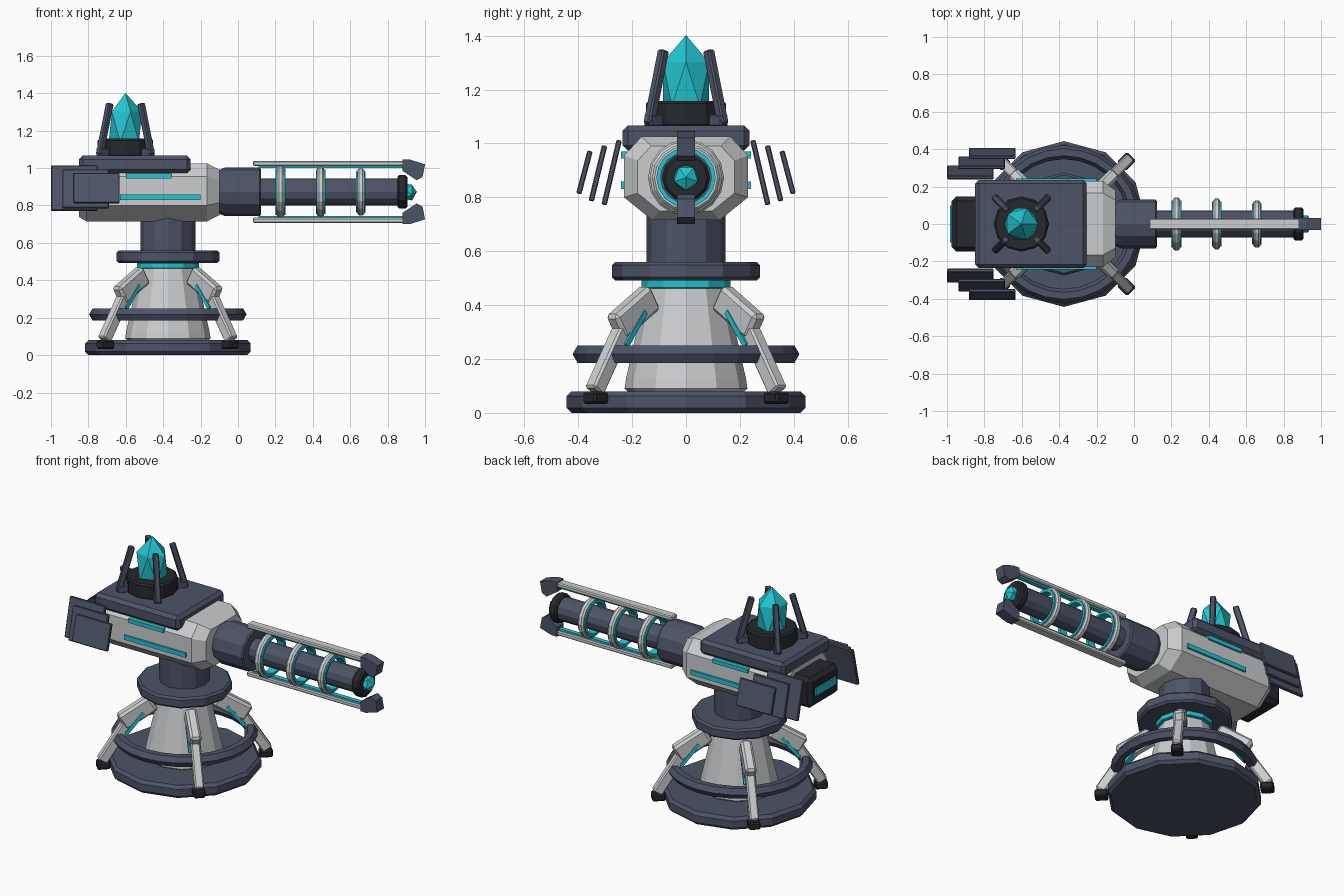
import bpy, bmesh, math
from mathutils import Matrix, Vector as V

if "Cube" in bpy.data.objects:
    bpy.data.objects.remove(bpy.data.objects["Cube"])


def material(name, rgb):
    m = bpy.data.materials.new(name)
    m.diffuse_color = (*rgb, 1)
    m.use_nodes = True
    m.node_tree.nodes["Principled BSDF"].inputs["Base Color"].default_value = m.diffuse_color
    return m


LIGHT = material("light_grey", (0.60, 0.61, 0.62))
SLATE = material("slate", (0.075, 0.088, 0.135))
BLACK = material("near_black", (0.020, 0.021, 0.026))
TEAL = material("teal_glow", (0.017, 0.56, 0.63))
ALONG_X = Matrix.Rotation(math.pi / 2, 4, 'Y')


def finish(bm, name, mat, matrix=Matrix()):
    bm.transform(matrix)
    bmesh.ops.recalc_face_normals(bm, faces=bm.faces)
    me = bpy.data.meshes.new(name)
    bm.to_mesh(me)
    bm.free()
    me.materials.append(mat)
    ob = bpy.data.objects.new(name, me)
    bpy.context.collection.objects.link(ob)
    return ob


def lathe(name, prof, n, mat, at, axis=Matrix(), closed=False, a0=0, a1=2 * math.pi):
    """Revolve (radius, height) points; closed = ring section, partial angle = arc."""
    bm = bmesh.new()
    full = a1 - a0 > 6.28
    rings = []
    for i in range(n if full else n + 1):
        a = a0 + (a1 - a0) * i / n
        rings.append([bm.verts.new((r * math.cos(a), r * math.sin(a), z)) for r, z in prof])
    k = len(prof)
    for i in range(n):
        p, q = rings[i], rings[(i + 1) % len(rings)]
        for j in range(k if closed else k - 1):
            bm.faces.new((p[j], q[j], q[(j + 1) % k], p[(j + 1) % k]))
    if not closed:
        bm.faces.new([r[0] for r in rings])
        bm.faces.new([r[-1] for r in rings])
    elif not full:
        bm.faces.new(rings[0])
        bm.faces.new(rings[-1])
    return finish(bm, name, mat, Matrix.Translation(at) @ axis)


def drum(name, r, h0, h1, mat, at, axis=Matrix(), n=12, b=0.012):
    return lathe(name, [(r - b, h0), (r, h0 + b), (r, h1 - b), (r - b, h1)], n, mat, at, axis)


def box(name, size, mat, matrix, b=0.008):
    bm = bmesh.new()
    bmesh.ops.create_cube(bm, size=1, matrix=Matrix.Diagonal((*size, 1)))
    if b:
        bmesh.ops.bevel(bm, geom=bm.edges[:], offset=b, segments=1, affect='EDGES')
    return finish(bm, name, mat, matrix)


def block(name, lo, hi, mat, b=0.008):
    lo, hi = V(lo), V(hi)
    return box(name, hi - lo, mat, Matrix.Translation((lo + hi) / 2), b)


def beam(name, p, q, w, t, side, mat, b=0.008):
    """Bar from p to q, width w along side, thickness t."""
    p, q = V(p), V(q)
    z = (q - p).normalized()
    y = V(side).normalized()
    m = Matrix((y.cross(z), y, z)).transposed().to_4x4()
    return box(name, (t, w, (q - p).length), mat, Matrix.Translation((p + q) / 2) @ m, b)


def loft(name, sections, mat):
    bm = bmesh.new()
    rings = [[bm.verts.new(c) for c in s] for s in sections]
    k = len(rings[0])
    for p, q in zip(rings, rings[1:]):
        for j in range(k):
            bm.faces.new((p[j], q[j], q[(j + 1) % k], p[(j + 1) % k]))
    bm.faces.new(rings[0])
    bm.faces.new(rings[-1])
    return finish(bm, name, mat)


def crystal(name, at, r, h, axis=Matrix()):
    bm = bmesh.new()
    bmesh.ops.create_icosphere(bm, subdivisions=1, radius=1, matrix=Matrix.Diagonal((r, r, h, 1)))
    return finish(bm, name, TEAL, Matrix.Translation(at) @ axis)


# Pedestal
C = V((-0.375, 0, 0))
drum("base_disc", 0.443, 0, 0.08, SLATE, C, b=0.018)
lathe("pedestal_cone", [(0.215, 0.078), (0.228, 0.09), (0.222, 0.13), (0.148, 0.46), (0.14, 0.475)],
      12, LIGHT, C)
drum("pedestal_glow_band", 0.166, 0.462, 0.495, TEAL, C, b=0.004)
drum("collar", 0.275, 0.492, 0.56, SLATE, C, b=0.012)
drum("neck", 0.147, 0.55, 0.74, SLATE, C, b=0.004)

# Four legs and the hoop arcs between them
section = [(0.384 + 0.037 * math.cos(k * math.pi / 3), 0.218 + 0.037 * math.sin(k * math.pi / 3))
           for k in range(6)]
for i in range(4):
    a = math.radians(45 + 90 * i)
    d, side = V((math.cos(a), math.sin(a), 0)), V((-math.sin(a), math.cos(a), 0))

    def at(r, z):
        return C + d * r + V((0, 0, z))
    beam(f"leg_lower_{i}", at(0.482, 0.08), at(0.325, 0.325), 0.055, 0.062, side, LIGHT)
    beam(f"leg_upper_{i}", at(0.37, 0.315), at(0.185, 0.43), 0.066, 0.105, side, LIGHT, 0.014)
    beam(f"leg_stripe_{i}", at(0.345, 0.25), at(0.245, 0.375), 0.074, 0.02, side, TEAL, 0)
    beam(f"foot_{i}", at(0.435, 0.056), at(0.512, 0.056), 0.068, 0.045, side, BLACK)
    b = math.radians(90 * i)
    lathe(f"hoop_arc_{i}", section, 6, SLATE, C, closed=True,
          a0=b - math.radians(42), a1=b + math.radians(42))

# Turret body: chamfered section lofted along x
half = [(0.165, 1.025), (0.23, 0.955), (0.23, 0.80), (0.125, 0.715)]
outline = half + [(-y, z) for y, z in reversed(half)]
loft("turret_body", [[(x, y * s, 0.87 + (z - 0.87) * s) for y, z in outline]
                     for x, s in ((-0.85, 0.85), (-0.81, 1), (-0.165, 1), (-0.10, 0.78))], LIGHT)
block("top_plate", (-0.85, -0.236, 0.973), (-0.253, 0.236, 1.066), SLATE, 0.02)
block("rear_vent", (-0.975, -0.147, 0.775), (-0.82, 0.147, 0.965), BLACK, 0.025)
block("rear_vent_glow", (-0.985, -0.1, 0.85), (-0.96, 0.1, 0.895), TEAL, 0)

for s, label in ((-1, "front"), (1, "back")):
    # Glow strips on the body sides
    for name, x0, x1, z0, z1 in (("lower", -0.63, -0.20, 0.83, 0.858),
                                 ("upper", -0.60, -0.355, 0.945, 0.97)):
        y0, y1 = sorted((s * 0.215, s * 0.242))
        block(f"{label}_{name}_strip", (x0, y0, z0), (x1, y1, z1), TEAL, 0)
    # Stacked slanted fins
    for k, (x, yb, zb, yt, zt) in enumerate(((-0.875, 0.304, 0.772, 0.248, 1.012),
                                             (-0.815, 0.352, 0.786, 0.302, 0.992),
                                             (-0.757, 0.398, 0.813, 0.356, 0.972))):
        beam(f"{label}_fin_{k}", (x, s * yb, zb), (x, s * yt, zt), 0.248, 0.02, (1, 0, 0), SLATE, 0.004)

# Crystal on top with its socket and four prongs
T = V((-0.602, 0, 0))
drum("crystal_socket", 0.148, 1.06, 1.158, BLACK, T, b=0.01)
crystal("power_crystal", T + V((0, 0, 1.22)), 0.1, 0.182)
for i in range(4):
    a = math.radians(45 + 90 * i)
    d, side = V((math.cos(a), math.sin(a), 0)), V((-math.sin(a), math.cos(a), 0))
    beam(f"prong_{i}", T + d * 0.195 + V((0, 0, 1.07)), T + d * 0.118 + V((0, 0, 1.345)),
         0.034, 0.036, side, SLATE, 0.006)
    beam(f"prong_foot_{i}", T + d * 0.135 + V((0, 0, 1.085)), T + d * 0.205 + V((0, 0, 1.085)),
         0.04, 0.045, side, SLATE, 0.006)

# Barrel along x
B = V((0, 0, 0.873))
lathe("barrel_mount", [(0.10, -0.14), (0.13, -0.07), (0.13, 0.115), (0.122, 0.123)], 12, SLATE, B, ALONG_X)
drum("barrel", 0.072, 0.10, 0.87, SLATE, B, ALONG_X, b=0.004)
drum("muzzle", 0.089, 0.852, 0.906, BLACK, B, ALONG_X, b=0.01)
crystal("muzzle_crystal", B + V((0.91, 0, 0)), 0.052, 0.046, ALONG_X)
for k, (x, r) in enumerate(((0.227, 0.141), (0.442, 0.135), (0.657, 0.126))):
    lathe(f"coil_{k}", [(r, x - 0.009), (r, x + 0.009), (r - 0.009, x + 0.019), (r - 0.024, x + 0.019),
                        (r - 0.024, x - 0.019), (r - 0.009, x - 0.019)], 16, LIGHT, B, ALONG_X, True)
    lathe(f"coil_glow_{k}", [(r - 0.016, x - 0.026), (r - 0.016, x + 0.026),
                             (r - 0.032, x + 0.026), (r - 0.032, x - 0.026)], 16, TEAL, B, ALONG_X, True)

# Rails and hooked tips, above and below the barrel
tip = [(0.88, 0.172), (0.92, 0.172), (1.0, 0.147), (0.987, 0.08), (0.955, 0.062), (0.88, 0.112)]
for s, label in ((1, "upper"), (-1, "lower")):
    def zr(a, b):
        return sorted((0.873 + s * a, 0.873 + s * b))
    z0, z1 = zr(0.138, 0.166)
    block(f"{label}_rail", (0.08, -0.029, z0), (0.90, 0.029, z1), LIGHT, 0.006)
    z0, z1 = zr(0.128, 0.14)
    block(f"{label}_rail_glow", (0.11, -0.014, z0), (0.88, 0.014, z1), TEAL, 0)
    loft(f"{label}_tip", [[(x, y, 0.873 + s * z) for x, z in tip] for y in (-0.033, 0.033)], SLATE)
